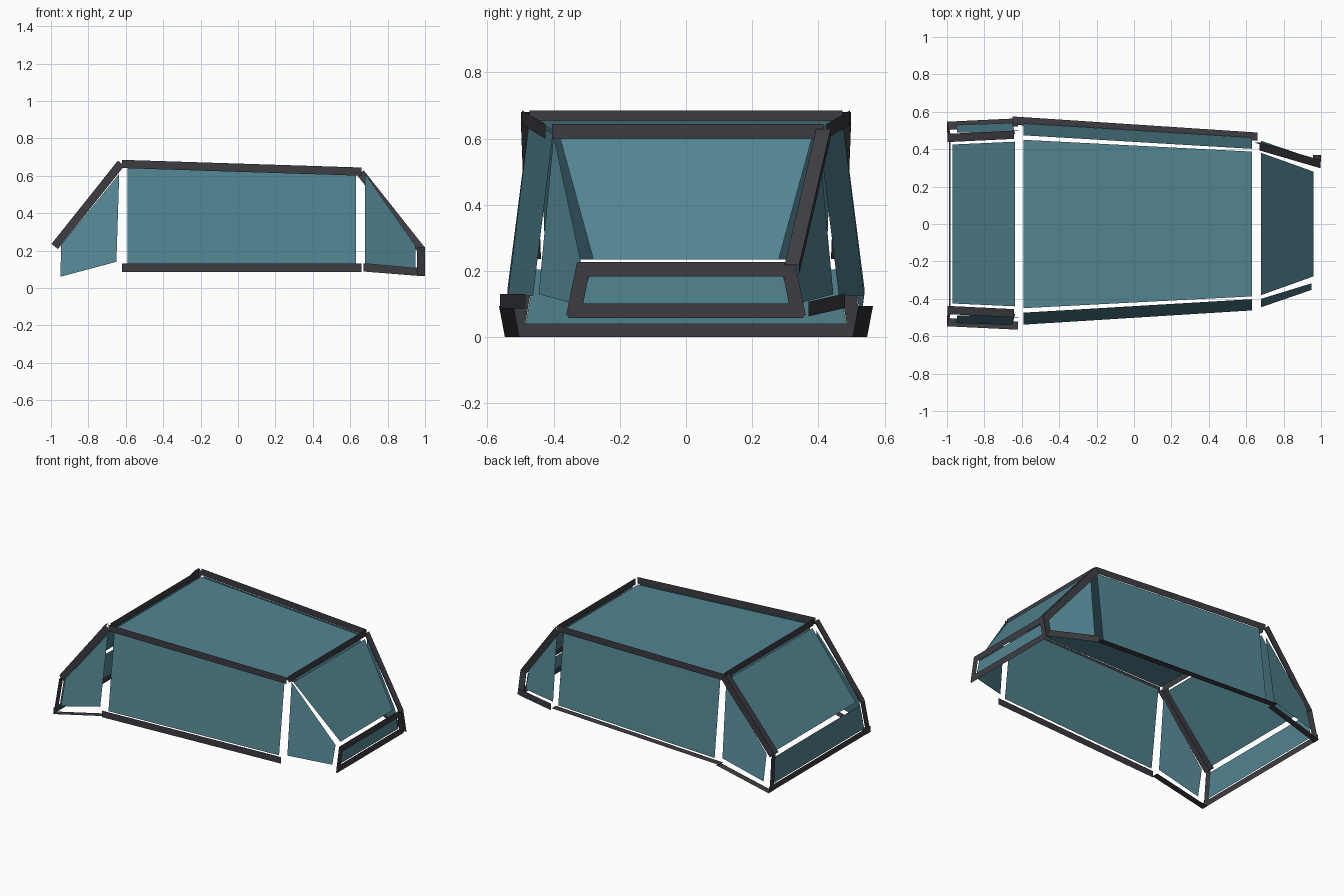
import bpy
from mathutils import Vector

if "Cube" in bpy.data.objects:
    bpy.data.objects.remove(bpy.data.objects["Cube"])


def make_material(name, rgb):
    mat = bpy.data.materials.new(name)
    mat.diffuse_color = (*rgb, 1.0)
    mat.use_nodes = True
    mat.node_tree.nodes["Principled BSDF"].inputs["Base Color"].default_value = mat.diffuse_color
    return mat


GLASS = make_material("teal_glass", (0.085, 0.235, 0.29))
FRAME = make_material("dark_frame", (0.046, 0.046, 0.055))
W = 0.044  # frame strip width


def quad(name, corners, mat):
    mesh = bpy.data.meshes.new(name)
    mesh.from_pydata([tuple(c) for c in corners], [], [(0, 1, 2, 3)])
    mesh.materials.append(mat)
    obj = bpy.data.objects.new(name, mesh)
    bpy.context.collection.objects.link(obj)
    return obj


def strip(name, a, b, width):
    """Flat frame strip from a to b, spread to both sides by half the width vector."""
    a, b, h = Vector(a), Vector(b), Vector(width) / 2
    quad(name, (a - h, b - h, b + h, a + h), FRAME)


def angle_strip(name, a, b, outward):
    """L-section strip: a cap across y and an outer flange below it."""
    a, b = Vector(a), Vector(b)
    flange = (b - a).cross(Vector((0, 1, 0))).normalized()
    if flange.z > 0:
        flange = -flange
    strip(name + "_cap", a - flange * W / 2, b - flange * W / 2, (0, W, 0))
    side = Vector((0, outward * W / 2, 0))
    strip(name + "_flange", a + side, b + side, flange * W)


def pane(name, x0, y0, z0, x1, y1, z1):
    """Symmetric glass pane between two cross-wise edges."""
    quad(name, ((x0, -y0, z0), (x0, y0, z0), (x1, y1, z1), (x1, -y1, z1)), GLASS)


# Glass across the canopy
pane("roof_glass", -0.59, 0.45, 0.655, 0.63, 0.387, 0.615)
pane("front_slope_glass", 0.68, 0.38, 0.60, 0.96, 0.28, 0.235)
pane("nose_glass", 0.975, 0.315, 0.10, 0.975, 0.293, 0.185)
pane("rear_slope_glass", -0.635, 0.44, 0.64, -0.97, 0.425, 0.235)
pane("tail_glass", -0.99, 0.485, 0.04, -0.98, 0.455, 0.205)

# Parts found on both sides
for s, side in ((1, "left"), (-1, "right")):
    quad("side_glass_" + side, ((-0.59, s * 0.538, 0.125), (0.63, s * 0.462, 0.125),
                                (0.63, s * 0.402, 0.615), (-0.59, s * 0.474, 0.65)), GLASS)
    quad("front_quarter_glass_" + side, ((0.68, s * 0.445, 0.13), (0.95, s * 0.352, 0.105),
                                         (0.95, s * 0.317, 0.225), (0.68, s * 0.40, 0.61)), GLASS)
    quad("rear_quarter_glass_" + side, ((-0.65, s * 0.54, 0.14), (-0.95, s * 0.53, 0.06),
                                        (-0.945, s * 0.49, 0.23), (-0.635, s * 0.48, 0.61)), GLASS)
    strip("roof_rail_" + side, (-0.62, s * 0.495, 0.663), (0.66, s * 0.425, 0.622), (0, 0, W))
    angle_strip("rear_diagonal_" + side, (-0.98, s * 0.46, 0.222), (-0.625, s * 0.477, 0.667), s)
    strip("rear_sill_" + side, (-1.0, s * 0.525, 0.0), (-0.62, s * 0.543, 0.095), (0, W, 0))
    strip("tail_post_" + side, (-1.0, s * 0.515, 0.0), (-0.985, s * 0.475, 0.225), (0, W, 0))
    strip("nose_post_" + side, (0.985, s * 0.34, 0.065), (0.985, s * 0.308, 0.225), (0, W, 0))

# Cross bars
strip("roof_front_bar", (0.66, -0.405, 0.622), (0.66, 0.415, 0.622), (0, 0, W))
strip("roof_rear_bar", (-0.62, -0.472, 0.663), (-0.62, 0.472, 0.663), (0, 0, W))
strip("nose_upper_bar", (0.985, -0.325, 0.205), (0.985, 0.325, 0.205), (0, 0, W))
strip("nose_lower_bar", (0.985, -0.355, 0.08), (0.985, 0.355, 0.08), (0, 0, W))
strip("tail_lower_bar", (-0.998, -0.54, 0.02), (-0.998, 0.54, 0.02), (0, 0, 0.04))

# Sills: upright on one side, lying flat on the other
strip("sill_right", (-0.62, -0.562, 0.108), (0.66, -0.485, 0.108), (0, 0, W))
strip("sill_left", (-0.65, 0.553, 0.108), (0.66, 0.467, 0.108), (0, W, 0))

# Nose frame on the left side only
angle_strip("front_diagonal_left", (0.98, 0.32, 0.205), (0.655, 0.415, 0.615), 1)
strip("front_sill_left", (0.67, 0.48, 0.11), (0.985, 0.37, 0.085), (0, 0, W))
strip("nose_post_return_left", (0.978, 0.368, 0.065), (0.978, 0.335, 0.22), (W, 0, 0))
